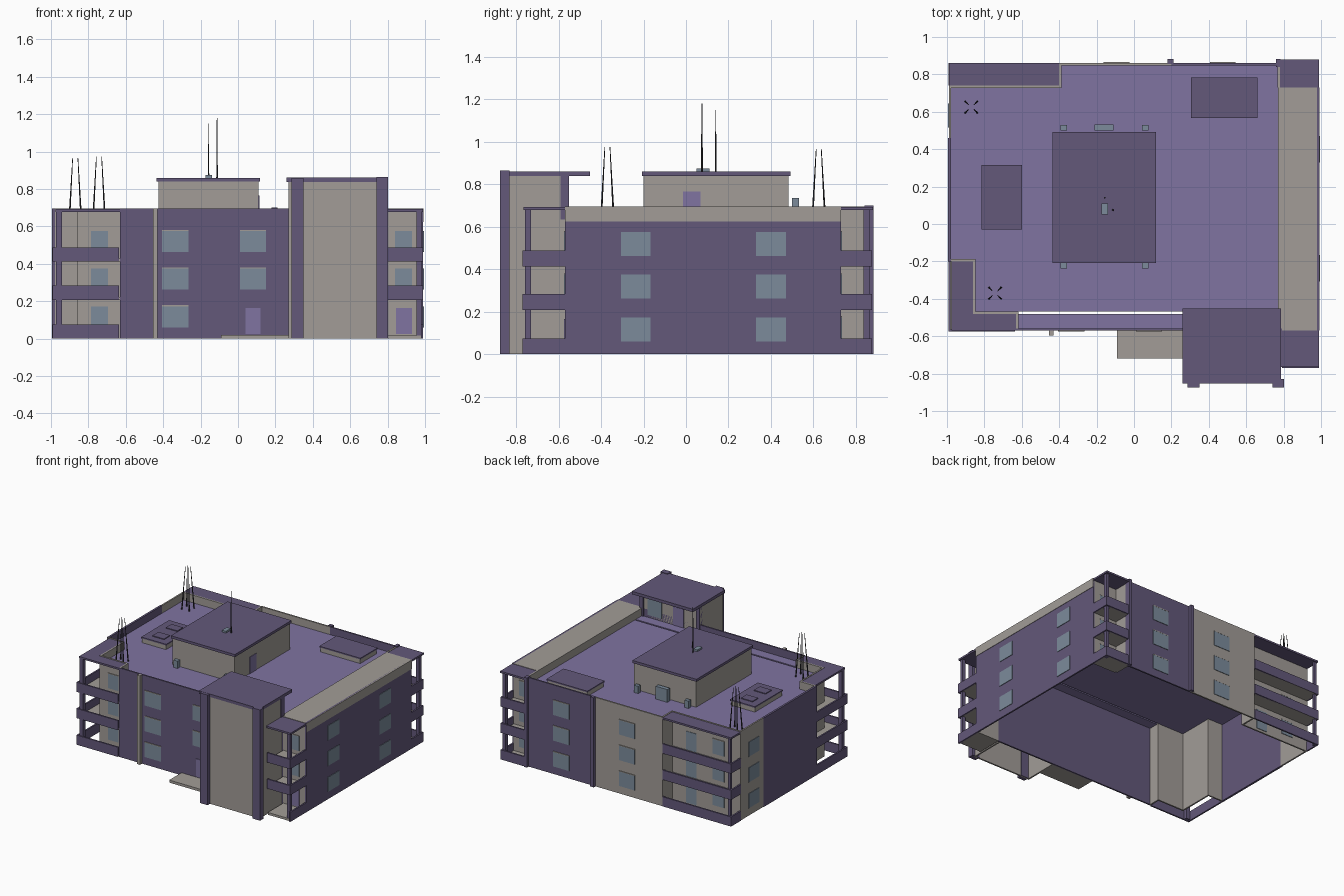
import bpy, bmesh, math
from mathutils import Vector


def mat(name, r, g, b):
    m = bpy.data.materials.new(name)
    m.diffuse_color = (r, g, b, 1)
    return m


PURPLE = mat("dark_purple", 0.125, 0.098, 0.195)
DECK = mat("light_purple", 0.215, 0.175, 0.355)
BEIGE = mat("warm_grey", 0.36, 0.335, 0.31)
GLASS = mat("blue_grey_glass", 0.20, 0.26, 0.33)
METAL = mat("dark_metal", 0.03, 0.03, 0.035)


def finish(name, bm, m):
    me = bpy.data.meshes.new(name)
    bm.to_mesh(me)
    bm.free()
    me.materials.append(m)
    ob = bpy.data.objects.new(name, me)
    bpy.context.collection.objects.link(ob)


def boxes(name, m, *dims):
    """One object from boxes given as (x0, x1, y0, y1, z0, z1)."""
    bm = bmesh.new()
    for x0, x1, y0, y1, z0, z1 in dims:
        vs = bmesh.ops.create_cube(bm, size=1)["verts"]
        for v in vs:
            v.co = Vector((x1 if v.co.x > 0 else x0, y1 if v.co.y > 0 else y0,
                           z1 if v.co.z > 0 else z0))
    finish(name, bm, m)


def rods(name, m, *ends):
    """Thin tapered rods given as (start, end, radius)."""
    bm = bmesh.new()
    for a, b, r in ends:
        a, b = Vector(a), Vector(b)
        d = b - a
        vs = bmesh.ops.create_cone(bm, segments=6, radius1=r, radius2=r * 0.35,
                                   depth=d.length, cap_ends=True)["verts"]
        q = d.to_track_quat('Z', 'Y')
        for v in vs:
            v.co = q @ v.co + (a + b) / 2
    finish(name, bm, m)


T, TOP, ROOF = 0.012, 0.695, 0.635   # wall thickness, parapet top, deck level
L, R, F, B = -0.99, 0.99, -0.57, 0.86

# outer shell, open underneath
boxes("purple_walls", PURPLE,
      (-0.63, 0.79, F, F + T, 0, TOP), (R - T, R, F, 0.73, 0, TOP),
      (0.2, 0.78, B - T, B, 0, TOP), (L - 0.004, L + T, -0.2, 0.46, 0, TOP))
boxes("grey_walls", BEIGE,
      (0.79, R - T, F, F + T, 0, TOP - 0.003),
      (-0.4, 0.2, B - T, B, 0, TOP), (L, L + T, 0.46, 0.74, 0, TOP),
      (0.78, R - T, 0.73 - T, 0.73, 0, TOP - 0.003), (0.768, 0.78, 0.73, B, 0, TOP),
      (-0.4, -0.4 + T, 0.74, B, 0, TOP), (L, -0.4 + T, 0.74 - T, 0.74, 0, TOP),
      (L, -0.86 + T, -0.2, -0.2 + T, 0, TOP), (-0.86, -0.86 + T, -0.48, -0.2, 0, TOP),
      (-0.86, -0.63 + T, -0.48, -0.48 + T, 0, TOP), (-0.63, -0.63 + T, F, -0.48, 0, TOP))

# roof deck in strips that avoid the balcony notches
boxes("roof_deck", DECK,
      (-0.63, 0.78, F + T, -0.48, ROOF - 0.01, ROOF),
      (-0.86, 0.78, -0.48 + T, -0.2, ROOF - 0.01, ROOF),
      (L + T, 0.78, -0.2, 0.74 - T, ROOF - 0.01, ROOF),
      (-0.4 + T, 0.77, 0.74 - T, B - T, ROOF - 0.01, ROOF))
boxes("raised_roof_strip", BEIGE, (0.77, R + 0.003, F, 0.73, ROOF - 0.01, TOP))

# balcony roofs
boxes("balcony_roofs", PURPLE,
      (L + 0.015, -0.86, F, -0.2, 0.678, 0.692), (-0.86, -0.63, F, -0.48, 0.678, 0.692),
      (L, -0.4, 0.74, B, 0.678, 0.692),
      (0.78, R, -0.765, F, 0.678, 0.692), (0.78, R, 0.73, 0.88, 0.678, 0.692))

# balcony floors, rails and corner posts
LEVELS = (0.0, 0.208, 0.413)
floors, rails = [], []
for i, z in enumerate(LEVELS):
    h = z + 0.075
    rails += [(L - 0.003, -0.635, F - 0.006, F + 0.006, z, h),
              (L - 0.003, L + 0.009, F, -0.2, z, h),
              (L - 0.003, -0.4, B - 0.01, B + 0.002, z, h),
              (L - 0.003, L + 0.009, 0.74, B, z, h),
              (R - 0.012, R, -0.77, F, z, h), (R - 0.012, R, 0.73, 0.875, z, h),
              (0.78, R, 0.863, 0.875, z, h)]
    if i:
        rails.append((0.79, R, -0.77, -0.758, z, h))
        floors += [(L, -0.86, F, -0.2, z, z + 0.015), (-0.86, -0.63, F, -0.48, z, z + 0.015),
                   (L, -0.4, 0.74, B, z, z + 0.015)]
    floors += [(0.79, R - 0.01, -0.76, F, z, z + 0.018), (0.78, R - 0.01, 0.73, 0.866, z, z + 0.018)]
boxes("balcony_rails", PURPLE, *rails)
boxes("balcony_floors", BEIGE, *floors)
boxes("balcony_posts", PURPLE,
      (-0.972, -0.94, F, F + 0.03, 0, 0.68), (-0.98, -0.96, 0.832, 0.852, 0, 0.68),
      (0.955, 0.98, -0.757, -0.73, 0, 0.68), (0.955, 0.98, 0.835, 0.863, 0, 0.68))

# wall piers
boxes("back_piers", PURPLE, (0.18, 0.21, B - 0.005, B + 0.022, 0, TOP + 0.005),
      (0.758, 0.784, B - 0.02, B + 0.022, 0, TOP + 0.005))
boxes("front_pier", BEIGE, (-0.455, -0.43, F - 0.025, F, 0, TOP))

# windows: thin plates on each storey
P = 0.004
win, lintel, doors = [], [], []
for i, z in enumerate((0.06, 0.262, 0.462)):
    a, b = z, z + 0.113

    def facing_y(x, w, y, s):
        y0, y1 = sorted((y - s * 0.001, y + s * P))
        win.append((x - w / 2, x + w / 2, y0, y1, a, b))
        lintel.append((x - w / 2, x + w / 2, y0 - 0.001, y1 + 0.001, b, b + 0.006))

    def facing_x(y, w, x, s):
        x0, x1 = sorted((x - s * 0.001, x + s * P))
        win.append((x0, x1, y - w / 2, y + w / 2, a, b))

    facing_y(-0.335, 0.14, F, -1)
    facing_y(-0.74, 0.09, -0.48, -1)
    if i:
        facing_y(0.08, 0.14, F, -1)
        facing_y(0.885, 0.09, F, -1)
    for x in (0.475, -0.093):
        facing_y(x, 0.138, B, 1)
    facing_y(-0.80, 0.10, 0.74, 1)
    facing_y(0.885, 0.09, 0.73, 1)
    win.append((-0.61, -0.52, 0.739, 0.74 + P, LEVELS[i] + 0.018, b))
    for y in (-0.237, 0.4):
        facing_x(y, 0.14, R, 1)
    facing_x(0.58, 0.13, L, -1)
boxes("windows", GLASS, *win)
boxes("window_lintels", BEIGE, *lintel)
boxes("entrance_doors", DECK, (0.04, 0.12, F - P, F + 0.001, 0.025, 0.165),
      (0.845, 0.93, F - P, F + 0.001, 0.025, 0.165))
boxes("porch_slab", BEIGE, (-0.09, 0.27, -0.72, F, 0, 0.02))

# stair tower: hollow walls, columns, roof, rear openings
boxes("tower_walls", BEIGE,
      (0.27, 0.78, -0.845, -0.833, 0, 0.84), (0.27, 0.282, -0.833, F, 0, 0.84),
      (0.768, 0.78, -0.833, F, 0, 0.84), (0.27, 0.78, F, F + T, ROOF, 0.84))
boxes("tower_columns", PURPLE,
      (0.285, 0.35, -0.875, -0.83, 0, 0.86), (0.74, 0.803, -0.875, -0.83, 0, 0.865),
      (0.27, 0.30, -0.59, -0.55, ROOF, 0.84), (0.755, 0.785, -0.59, -0.55, ROOF, 0.84))
boxes("tower_roof", PURPLE, (0.258, 0.785, -0.852, -0.453, 0.838, 0.861))
boxes("tower_rear_window", GLASS, (0.6, 0.72, F + T, F + T + P, ROOF + 0.02, 0.8))
boxes("tower_rear_door", DECK, (0.41, 0.5, F + T, F + T + P, ROOF, 0.78))

# penthouse with cap and door
boxes("penthouse", BEIGE, (-0.425, 0.11, -0.2, 0.482, ROOF, 0.842))
boxes("penthouse_roof", PURPLE, (-0.435, 0.118, -0.208, 0.492, 0.84, 0.86))
boxes("penthouse_door", DECK, (0.109, 0.11 + P, -0.015, 0.068, ROOF, 0.765))

# roof equipment
boxes("vent_units", GLASS, (-0.175, -0.14, 0.05, 0.11, 0.86, 0.874),
      (-0.21, -0.11, 0.5, 0.532, ROOF, 0.735),
      *[(x - 0.018, x + 0.018, y - 0.015, y + 0.015, ROOF, 0.692)
        for x in (-0.375, 0.06) for y in (-0.222, 0.515)])
boxes("skylight_bases", BEIGE, (-0.812, -0.605, -0.025, 0.31, ROOF, 0.67),
      (0.31, 0.655, 0.573, 0.777, ROOF, 0.67))
boxes("skylight_caps", PURPLE, (-0.816, -0.6, -0.03, 0.315, 0.67, 0.68),
      (0.305, 0.66, 0.568, 0.782, 0.67, 0.68),
      (-0.757, -0.657, 0.19, 0.26, 0.68, 0.686), (-0.757, -0.657, 0.025, 0.1, 0.68, 0.686))

# masts
rods("roof_masts", METAL, ((-0.112, 0.075, 0.86), (-0.112, 0.075, 1.18), 0.005),
     ((-0.157, 0.14, 0.86), (-0.157, 0.14, 1.15), 0.004))
rods("four_leg_masts", METAL,
     *[((cx + sx * 0.032, cy + sy * 0.03, ROOF), (cx + sx * 0.014, cy + sy * 0.012, h), 0.005)
       for cx, cy, h in ((-0.87, 0.625, 0.965), (-0.743, -0.37, 0.975))
       for sx in (-1, 1) for sy in (-1, 1)])
